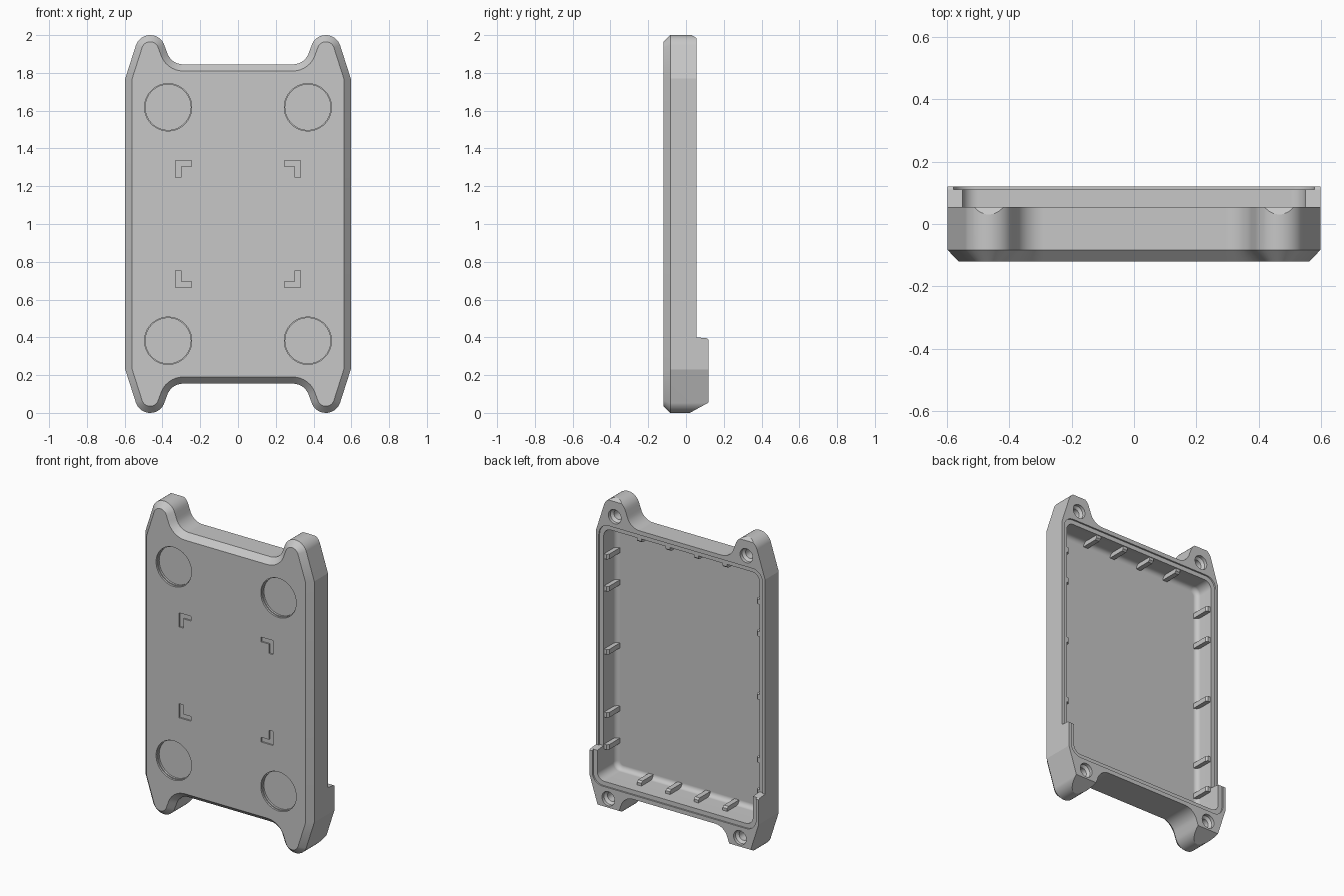
import bpy, bmesh, math

cube = bpy.data.objects.get("Cube")
if cube:
    bpy.data.objects.remove(cube)

FRONT, RIM, RAISED = -0.12, 0.055, 0.12
FLOOR, FILLET = -0.08, 0.03

grey = bpy.data.materials.new("light_grey")
grey.use_nodes = True
tone = (0.57, 0.57, 0.57, 1)
grey.diffuse_color = tone
grey.node_tree.nodes["Principled BSDF"].inputs["Base Color"].default_value = tone


def arc(cx, cz, r, a0, a1, n):
    return [(cx + r * math.cos(math.radians(a0 + (a1 - a0) * i / n)),
             cz + r * math.sin(math.radians(a0 + (a1 - a0) * i / n))) for i in range(n + 1)]


def circle(cx, cz, r, n):
    return arc(cx, cz, r, 0, 360, n)[:-1]


def rounded_rect(w, z0, z1, r_top, r_bottom):
    rt, rb = r_top, r_bottom
    return (arc(w - rb, z0 + rb, rb, -90, 0, 8) + arc(w - rt, z1 - rt, rt, 0, 90, 8)
            + arc(rt - w, z1 - rt, rt, 90, 180, 8) + arc(rb - w, z0 + rb, rb, 180, 270, 8))


def finish(name, bm):
    bmesh.ops.recalc_face_normals(bm, faces=bm.faces)
    mesh = bpy.data.meshes.new(name)
    bm.to_mesh(mesh)
    bm.free()
    mesh.materials.append(grey)
    ob = bpy.data.objects.new(name, mesh)
    bpy.context.collection.objects.link(ob)
    return ob


def prism(name, outline, y0, y1, steps=()):
    """Extrude an x-z outline along y; each step insets the front end and pushes it out."""
    bm = bmesh.new()
    face = bm.faces.new([bm.verts.new((x, y0, z)) for x, z in outline])
    ext = bmesh.ops.extrude_face_region(bm, geom=[face], use_keep_orig=True)
    for v in ext["geom"]:
        if isinstance(v, bmesh.types.BMVert):
            v.co.y = y1
    bmesh.ops.recalc_face_normals(bm, faces=bm.faces)
    for inset, push in steps:
        bmesh.ops.inset_region(bm, faces=[face], thickness=inset, use_even_offset=True)
        for v in face.verts:
            v.co.y -= push
    return finish(name, bm)


def side_prism(name, profile):
    """Extrude a y-z profile across the full width."""
    bm = bmesh.new()
    face = bm.faces.new([bm.verts.new((-1, y, z)) for y, z in profile])
    ext = bmesh.ops.extrude_face_region(bm, geom=[face], use_keep_orig=True)
    for v in ext["geom"]:
        if isinstance(v, bmesh.types.BMVert):
            v.co.x = 1
    return finish(name, bm)


def cut(target, cutter):
    mod = target.modifiers.new("cut", "BOOLEAN")
    mod.operation, mod.solver, mod.object = "DIFFERENCE", "EXACT", cutter
    bpy.context.view_layer.objects.active = target
    bpy.ops.object.modifier_apply(modifier=mod.name)
    bpy.data.objects.remove(cutter)


# Horned outline: one quarter, mirrored twice
quarter = ([(0.597, 0.77)] + arc(0.465, 0.92, 0.08, 20, 165, 14)
           + arc(0.29, 0.935, 0.09, -15, -90, 8))
top_half = quarter + [(-x, z) for x, z in reversed(quarter)]
outline = ([(x, 1 + z) for x, z in top_half]
           + [(x, 1 - z) for x, z in reversed(top_half)])
tray = prism("tray_body", outline, FRONT + 0.037, RAISED, [(0.035, 0.037)])

# Step down behind the upper part, and sloped horn tips
cut(tray, side_prism("step_cutter", [(RIM, 2.2), (RIM, 0.4), (0.11, 0.395),
                                     (0.125, 0.385), (0.3, 0.385), (0.3, 2.2)]))
cut(tray, side_prism("lower_slope_cutter", [(0, -0.011), (0.22, 0.11), (0.22, -0.1), (0, -0.1)]))
cut(tray, side_prism("upper_slope_cutter", [(0.007, 2.015), (0.1, 1.955), (0.1, 2.1)]))

# Cavity with a filleted floor, plus a shallow lip around the opening
curve = arc(0, 0, FILLET, 0, 90, 6)
fillet = [(a[0] - b[0], b[1] - a[1]) for a, b in zip(curve, curve[1:])]
cut(tray, prism("cavity_cutter", rounded_rect(0.55, 0.21, 1.79, 0.05, 0.05),
                FLOOR + FILLET, 0.3, fillet))
cut(tray, prism("upper_lip_cutter", rounded_rect(0.578, 0.4, 1.818, 0.07, 0.002), RIM - 0.01, 0.3))
cut(tray, prism("lower_lip_cutter", rounded_rect(0.578, 0.182, 1.7, 0.07, 0.07), RAISED - 0.01, 0.3))

for sx in (-1, 1):
    for sz in (-1, 1):
        # Countersunk screw holes in the horns
        face_y = RIM if sz > 0 else RAISED
        cut(tray, prism("screw_cutter", circle(sx * 0.465, 1 + sz * 0.888, 0.045, 24),
                        face_y - 0.02, 0.3, [(0.015, 0.015), (0.0005, 0.09)]))
        # Round pockets on the front with a narrow stepped edge
        for radius, depth in ((0.125, 0.012), (0.12, 0.025)):
            cut(tray, prism("pocket_cutter", circle(sx * 0.37, 1 + sz * 0.618, radius, 60),
                            -0.3, FRONT + depth))
        # Shallow corner marks on the front
        mark = [(0, 0), (0.085, 0), (0.085, 0.03), (0.03, 0.03), (0.03, 0.09), (0, 0.09)]
        cut(tray, prism("mark_cutter", [(sx * (0.332 - u), 1 + sz * (0.335 - v)) for u, v in mark],
                        -0.3, FRONT + 0.01))

# Smooth the curves, keep the flat faces flat
bpy.ops.object.select_all(action="DESELECT")
tray.select_set(True)
bpy.context.view_layer.objects.active = tray
bpy.ops.object.shade_smooth_by_angle(angle=math.radians(17))
tray.modifiers.new("flat_faces", "WEIGHTED_NORMAL").keep_sharp = True


# Small support ribs around the inner walls
def rib(name, x, z, nx, nz):
    bm = bmesh.new()
    reach, half = 0.028, 0.016
    ring = [(-0.01, FLOOR - 0.01), (reach, FLOOR - 0.01), (reach, 0.028), (0.018, 0.04), (-0.01, 0.04)]
    ends = []
    for s in (-half, half):
        ends.append([bm.verts.new((x + nx * d + nz * s, y, z + nz * d + nx * s)) for d, y in ring])
    bm.faces.new(ends[0])
    bm.faces.new(ends[1])
    for i in range(len(ring)):
        j = (i + 1) % len(ring)
        bm.faces.new((ends[0][i], ends[0][j], ends[1][j], ends[1][i]))
    finish(name, bm)


for dz in (-0.608, -0.403, 0, 0.403, 0.608):
    rib("left_rib", 0.55, 1 + dz, -1, 0)
    rib("right_rib", -0.55, 1 + dz, 1, 0)
for x in (-0.303, -0.1, 0.1, 0.303):
    rib("bottom_rib", x, 0.21, 0, 1)
    rib("top_rib", x, 1.79, 0, -1)
